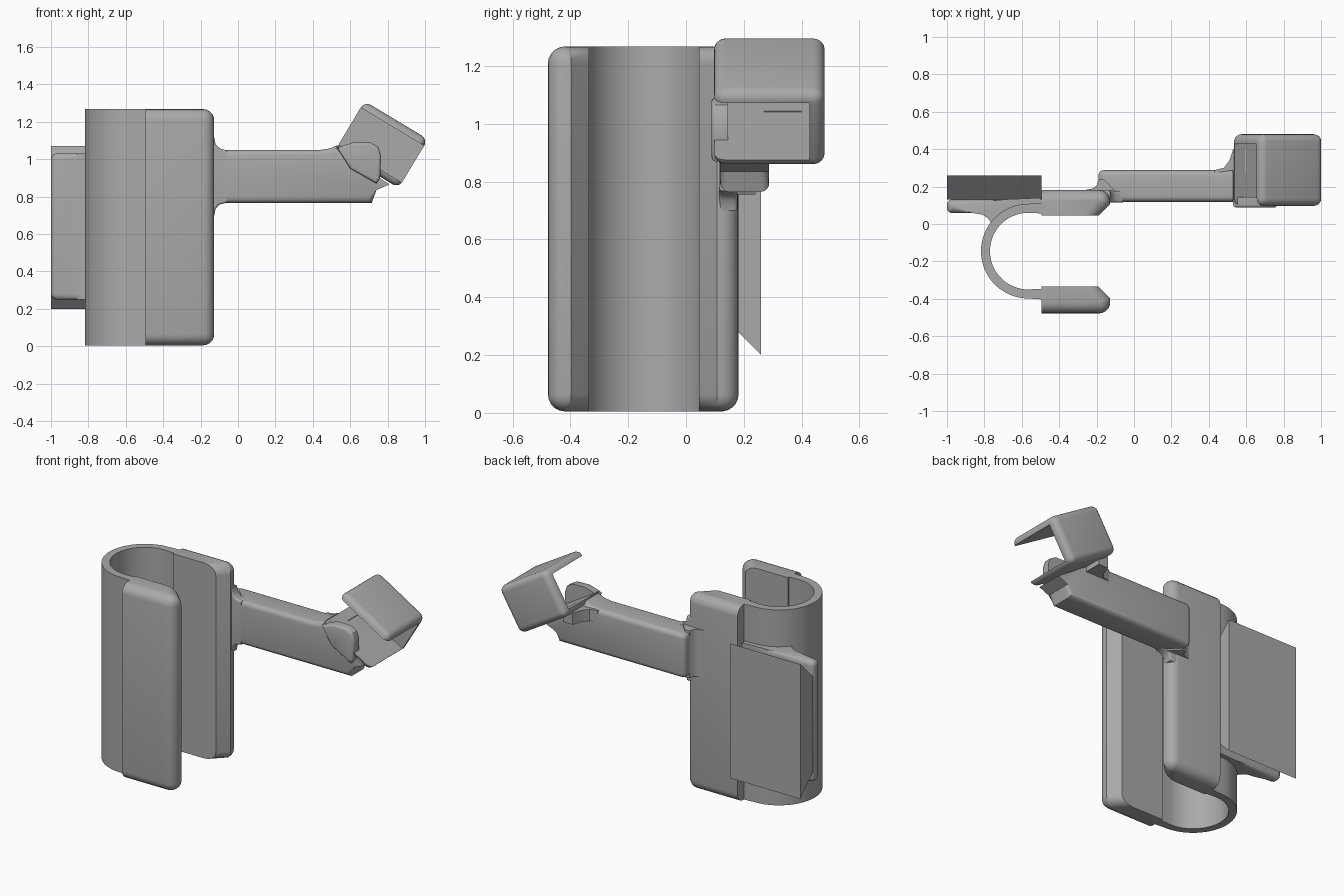
import bpy, bmesh, math
from mathutils import Matrix, Vector

cube = bpy.data.objects.get("Cube")
if cube:
    bpy.data.objects.remove(cube, do_unlink=True)

grey = bpy.data.materials.new("plain grey")
grey.use_nodes = True
grey.diffuse_color = (0.4, 0.4, 0.4, 1)
grey.node_tree.nodes["Principled BSDF"].inputs["Base Color"].default_value = (0.4, 0.4, 0.4, 1)


def prism(name, pts, axis, lo, hi, radius=0, keep=lambda a, b: True, segments=5):
    """Extrude an outline along y or z, then round the edges chosen by keep."""
    put = (lambda p, h: (p[0], p[1], h)) if axis == "z" else (lambda p, h: (p[0], h, p[1]))
    bm = bmesh.new()
    low, high = ([bm.verts.new(put(p, h)) for p in pts] for h in (lo, hi))
    bm.faces.new(low)
    bm.faces.new(high)
    for i in range(len(pts)):
        j = (i + 1) % len(pts)
        bm.faces.new((low[i], low[j], high[j], high[i]))
    bmesh.ops.recalc_face_normals(bm, faces=bm.faces)
    if radius:
        edges = [e for e in bm.edges if keep(e.verts[0].co, e.verts[1].co)]
        bmesh.ops.bevel(bm, geom=edges, offset=radius, segments=segments, profile=0.5, affect="EDGES")
    mesh = bpy.data.meshes.new(name)
    bm.to_mesh(mesh)
    bm.free()
    obj = bpy.data.objects.new(name, mesh)
    bpy.context.collection.objects.link(obj)
    mesh.materials.append(grey)
    return obj


def smooth(obj):
    bpy.ops.object.select_all(action="DESELECT")
    obj.select_set(True)
    bpy.context.view_layer.objects.active = obj
    bpy.ops.object.shade_smooth_by_angle(angle=math.radians(35))


def rect(x0, x1, y0, y1):
    return [(x0, y0), (x1, y0), (x1, y1), (x0, y1)]


# Open ring of the clip, with short straight necks into the jaws
CX, CY, TOP, BASE = -0.565, -0.145, 1.268, 0.005
angles = [math.radians(90 + 180 * i / 40) for i in range(41)]
arc = lambda r: [(CX + r * math.cos(a), CY + r * math.sin(a)) for a in angles]
outer, inner = arc(0.253), arc(0.205)
neck = lambda y: [(-0.47, y)]
outline = neck(0.115) + outer + neck(-0.405) + neck(-0.345) + inner[::-1] + neck(0.055)
ring = prism("clip_ring", outline, "z", BASE, TOP)

# Two jaws with a slanted inner lip and rounded outer edges
parts = [ring]
for name, y_in, y_out in (("front_jaw", -0.335, -0.478), ("back_jaw", 0.045, 0.182)):
    lip = y_in + 0.062 * (1 if y_out > y_in else -1)
    pts = [(-0.495, y_in), (-0.19, y_in), (-0.127, lip), (-0.127, y_out), (-0.495, y_out)]

    def outside(a, b, y_in=y_in, y_out=y_out):
        on_face = abs(a.y - y_out) < 0.001 and abs(b.y - y_out) < 0.001
        on_end = a.x > -0.13 and b.x > -0.13
        on_lip = min(a.x, b.x) > -0.2 and abs(a.z - b.z) < 0.01
        vertical = abs(a.z - b.z) > 0.5
        if vertical:
            return on_face and on_end
        return on_face and a.x != b.x or on_end or on_lip
    parts.append(prism(name, pts, "z", BASE, TOP, 0.06, outside))

# Side fin, blended into the ring
fin = [(-1, 0.058), (-0.86, 0.058), (-0.81, 0.05), (-0.78, 0.03), (-0.76, 0),
       (-0.7, 0.05), (-0.6, 0.09), (-0.5, 0.105), (-0.5, 0.14), (-0.68, 0.132), (-1, 0.132)]
parts.append(prism("side_fin", fin, "z", 0.25, 1.03, 0.03,
                   lambda a, b: min(a.x, b.x) < -0.99 or abs(a.z - b.z) < 0.01 and max(a.x, b.x) < -0.84))

# Pad behind the fin, tapering toward it at top and bottom
pad = prism("back_pad", rect(-1, -0.495, 0.2, 1.07), "y", 0.132, 0.26)
for v in pad.data.vertices:
    if v.co.y < 0.2:
        v.co.z += 0.128 if v.co.z < 0.6 else -0.128
parts.append(pad)

# Arm, ending in an angled seat under the bracket
arm = [(-0.19, 0.765), (0.715, 0.765), (0.74, 0.835), (0.81, 0.865), (0.56, 1.03),
       (0.53, 1.075), (0.49, 1.057), (0.44, 1.05), (-0.19, 1.05)]
parts.append(prism("arm", arm, "y", 0.118, 0.288, 0.03,
                   lambda a, b: abs(a.y - b.y) < 0.01 and max(a.x, b.x) < 0.75
                   or a.x < -0.18 and b.x < -0.18))

# Fillets where the arm leaves the jaw
flare = [(-0.2, 0.7), (-0.127, 0.7), (-0.12, 0.735), (-0.1, 0.757), (-0.06, 0.768),
         (-0.06, 1.047), (-0.1, 1.058), (-0.12, 1.08), (-0.127, 1.115), (-0.2, 1.115)]
parts.append(prism("arm_root_flare", flare, "y", 0.115, 0.178, 0.012,
                   lambda a, b: abs(a.y - b.y) < 0.01 and a.x != b.x))
root = [(-0.26, 0.175), (-0.26, 0.182), (-0.22, 0.19), (-0.2, 0.205), (-0.19, 0.235),
        (-0.16, 0.24), (-0.1, 0.175)]
parts.append(prism("arm_root_fillet", root, "z", 0.755, 1.06))

# Tilted C-shaped bracket: rounded block with a channel cut out of its front
tilt = Matrix.Translation((0.768, 0, 1.078)) @ Matrix.Rotation(math.radians(31), 4, "Y")
bracket = prism("bracket", rect(-0.198, 0.198, -0.152, 0.152), "y", 0.097, 0.48, 0.04)
channel = prism("channel_cutter", rect(-0.3, 0.3, -0.118, 0.112), "y", -0.1, 0.428)
for obj in (bracket, channel):
    obj.data.transform(tilt)
channel.hide_render = True
channel.hide_viewport = True
cut = bracket.modifiers.new("channel", "BOOLEAN")
cut.object = channel
cut.solver = "EXACT"
parts.append(bracket)

# Fillet from arm to the back of the bracket
web = [(0.43, 0.27), (0.43, 0.288), (0.48, 0.3), (0.51, 0.34), (0.53, 0.4), (0.6, 0.4), (0.6, 0.27)]
parts.append(prism("bracket_web", web, "z", 0.97, 1.045))

# Rounded front tab on the bracket's lower plate
tab = [(0.53, 1.06), (0.6, 0.95), (0.74, 0.87), (0.76, 0.9), (0.765, 1.02), (0.75, 1.065),
       (0.71, 1.088), (0.62, 1.09), (0.57, 1.075)]
parts.append(prism("front_tab", tab, "y", 0.088, 0.145, 0.014,
                   lambda a, b: max(a.y, b.y) < 0.1, 3))

for part in parts:
    smooth(part)
